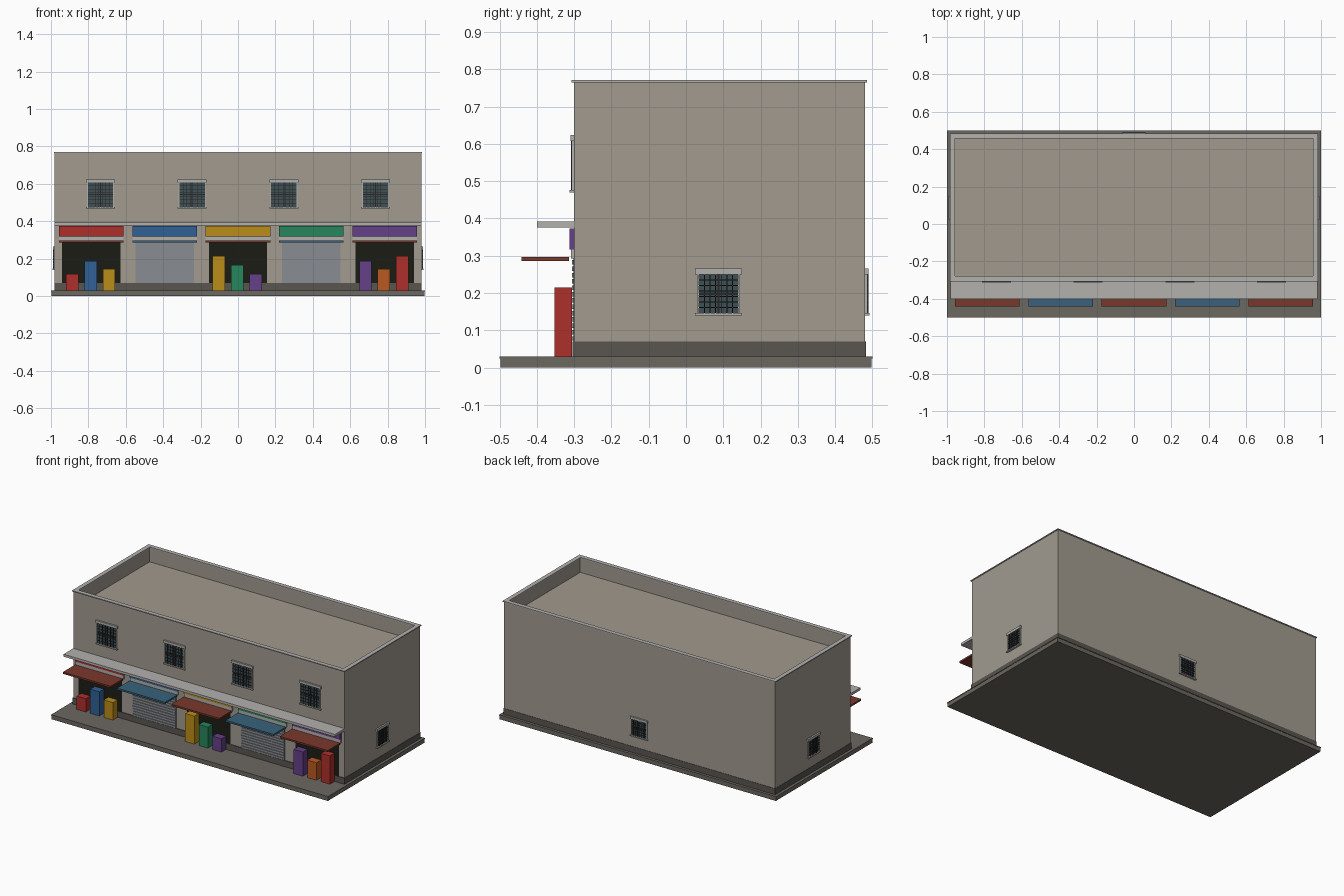
import bpy, bmesh
from math import pi
from mathutils import Matrix, Vector

if "Cube" in bpy.data.objects:
    bpy.data.objects.remove(bpy.data.objects["Cube"])

mats = {}
COL = {
    "wall": (0.36, 0.33, 0.28), "roof": (0.36, 0.32, 0.27), "trim": (0.45, 0.44, 0.42),
    "slab": (0.15, 0.14, 0.12), "plinth": (0.10, 0.09, 0.08), "dark": (0.012, 0.012, 0.008),
    "glass": (0.05, 0.08, 0.09), "bars": (0.02, 0.02, 0.02), "steel": (0.25, 0.27, 0.29),
    "red": (0.42, 0.03, 0.025), "blue": (0.03, 0.12, 0.30), "yellow": (0.50, 0.27, 0.01),
    "green": (0.02, 0.24, 0.11), "purple": (0.13, 0.05, 0.25), "orange": (0.50, 0.10, 0.015),
    "rust": (0.19, 0.04, 0.025), "slate_blue": (0.04, 0.12, 0.20),
}


def material(key):
    if key not in mats:
        mats[key] = bpy.data.materials.new(key)
        mats[key].diffuse_color = (*COL[key], 1)
    return mats[key]


def boxes(name, items, color, matrix=Matrix()):
    """One object from boxes given as (x0, x1, y0, y1, z0, z1)."""
    bm = bmesh.new()
    for x0, x1, y0, y1, z0, z1 in items:
        m = Matrix.Translation(Vector((x0 + x1, y0 + y1, z0 + z1)) / 2)
        m = m @ Matrix.Diagonal((x1 - x0, y1 - y0, z1 - z0, 1))
        bmesh.ops.create_cube(bm, size=1, matrix=matrix @ m)
    me = bpy.data.meshes.new(name)
    bm.to_mesh(me)
    bm.free()
    me.materials.append(material(color))
    ob = bpy.data.objects.new(name, me)
    bpy.context.collection.objects.link(ob)
    return ob


def ring(x0, x1, y0, y1, t, z0, z1):
    """Four boxes around a rectangle."""
    return [(x0, x1, y0, y0 + t, z0, z1), (x0, x1, y1 - t, y1, z0, z1),
            (x0, x0 + t, y0 + t, y1 - t, z0, z1), (x1 - t, x1, y0 + t, y1 - t, z0, z1)]


def window(name, loc, angle, w, h, nv, nh):
    """Barred window; local -y is outward, loc is the centre of the glass."""
    m = Matrix.Translation(loc) @ Matrix.Rotation(angle, 4, 'Z')
    a, b, t = w / 2, h / 2, 0.005
    boxes(name + "_glass", [(-a, a, -0.002, 0.004, -b, b)], "glass", m)
    frame = [(-a - t, -a, -0.007, 0, -b, b), (a, a + t, -0.007, 0, -b, b),
             (-a - 0.01, a + 0.01, -0.010, 0, b, b + 0.016),
             (-a - 0.01, a + 0.01, -0.012, 0, -b - 0.007, -b)]
    boxes(name + "_frame", frame, "trim", m)
    r = 0.0012
    bars = [(x - r, x + r, -0.009, -0.006, -b, b)
            for x in (-a + w * i / nv for i in range(1, nv))]
    bars += [(-a, a, -0.008, -0.005, z - r, z + r)
             for z in (-b + h * i / nh for i in range(1, nh))]
    bars += [(-0.003, 0.003, -0.005, -0.001, -b, b), (-a, a, -0.005, -0.001, -0.003, 0.003)]
    boxes(name + "_bars", bars, "bars", m)


# pavement, plinth, walls, roof parapet
boxes("pavement", [(-0.998, 0.998, -0.498, 0.498, 0, 0.025)], "slab")
boxes("pavement_edge", [(-1, 1, -0.5, 0.5, 0.025, 0.03)], "slab")
boxes("plinth", [(-0.982, 0.982, -0.304, 0.482, 0.03, 0.07)], "plinth")
boxes("building_body", [(-0.98, 0.98, -0.30, 0.48, 0.07, 0.67)], "wall")
boxes("roof_deck", [(-0.96, 0.96, -0.28, 0.46, 0.668, 0.672)], "roof")
boxes("parapet", ring(-0.98, 0.98, -0.30, 0.48, 0.02, 0.67, 0.765), "wall")
boxes("parapet_coping", ring(-0.985, 0.985, -0.307, 0.485, 0.028, 0.765, 0.771), "trim")
boxes("canopy", [(-0.98, 0.98, -0.40, -0.30, 0.376, 0.392)], "trim")

# shop bays
signs = ["red", "blue", "yellow", "green", "purple"]
for i, sign in enumerate(signs):
    c = (i - 2) * 0.392
    n = i + 1
    boxes(f"sign_panel_{n}", [(c - 0.173, c + 0.173, -0.313, -0.30, 0.317, 0.373)], sign)
    boxes(f"door_header_{n}", [(c - 0.173, c + 0.173, -0.308, -0.30, 0.292, 0.316)], "trim")
    boxes(f"awning_{n}", [(c - 0.173, c + 0.173, -0.441, -0.314, 0.286, 0.297)],
          "slate_blue" if i % 2 else "rust")
    if i % 2:
        boxes(f"shutter_back_{n}", [(c - 0.157, c + 0.157, -0.302, -0.299, 0.07, 0.292)], "steel")
        slats = [(c - 0.155, c + 0.155, -0.306, -0.30, 0.072 + k * 0.017, 0.084 + k * 0.017)
                 for k in range(13)]
        boxes(f"shutter_slats_{n}", slats, "steel")
    else:
        boxes(f"shop_opening_{n}", [(c - 0.156, c + 0.156, -0.302, -0.299, 0.07, 0.292)], "dark")

# goods stacked in front of the open shops
goods = {0: [("red", 0.117), ("blue", 0.188), ("yellow", 0.144)],
         2: [("yellow", 0.213), ("green", 0.167), ("purple", 0.117)],
         4: [("purple", 0.188), ("orange", 0.144), ("red", 0.215)]}
for i, row in goods.items():
    for k, (col, top) in enumerate(row):
        x = (i - 2) * 0.392 + (k - 1) * 0.098 - 0.004
        boxes(f"goods_{i + 1}_{k + 1}", [(x - 0.033, x + 0.033, -0.352, -0.305, 0.03, top)], col)

# upper front windows, then the ground-floor side and back windows
for k in range(4):
    window(f"upper_window_{k + 1}", ((k - 1.5) * 0.49, -0.30, 0.542), 0, 0.135, 0.132, 7, 7)
window("right_window", (0.98, 0.087, 0.198), pi / 2, 0.105, 0.104, 7, 7)
window("left_window", (-0.98, 0.087, 0.198), -pi / 2, 0.105, 0.104, 7, 7)
window("back_window", (0, 0.48, 0.198), pi, 0.105, 0.104, 7, 7)

for m in bpy.data.materials:
    if m.users and not m.is_grease_pencil:
        m.use_nodes = True
        m.node_tree.nodes["Principled BSDF"].inputs["Base Color"].default_value = m.diffuse_color
